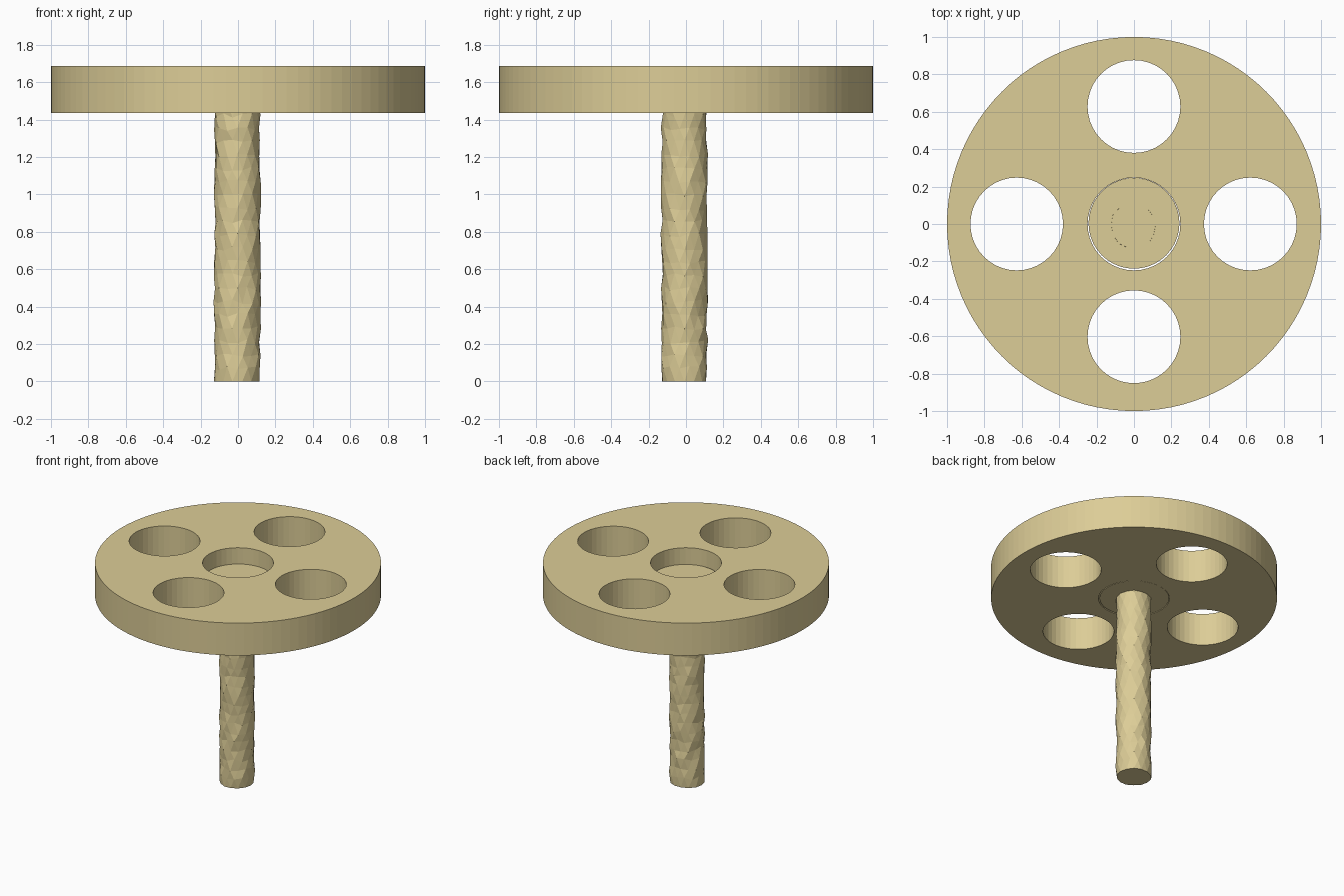
import bpy, bmesh, math, random

if "Cube" in bpy.data.objects:
    bpy.data.objects.remove(bpy.data.objects["Cube"])

random.seed(4)
wood = bpy.data.materials.new("pale_wood")
wood.diffuse_color = (0.72, 0.61, 0.31, 1)
wood.use_nodes = True
wood.node_tree.nodes["Principled BSDF"].inputs["Base Color"].default_value = wood.diffuse_color


def cylinder(name, r, z0, z1, x=0, y=0, sides=48):
    bpy.ops.mesh.primitive_cylinder_add(vertices=sides, radius=r, depth=z1 - z0,
                                        location=(x, y, (z0 + z1) / 2))
    ob = bpy.context.object
    ob.name = name
    ob.data.materials.append(wood)
    return ob


BOTTOM, TOP, FLOOR = 1.435, 1.685, 1.56

# Wheel disc with four outer holes and a central bore
disc = cylinder("wheel_disc", 1.0, BOTTOM, TOP, sides=96)
holes = [(0, 0), (0.622, 0), (-0.627, 0), (0, 0.628), (0, -0.603)]
for x, y in holes:
    cutter = cylinder("hole_cutter", 0.248, BOTTOM - 0.1, TOP + 0.1, x, y, 40)
    mod = disc.modifiers.new("hole", 'BOOLEAN')
    mod.operation = 'DIFFERENCE'
    mod.solver = 'EXACT'
    mod.object = cutter
    bpy.context.view_layer.objects.active = disc
    bpy.ops.object.modifier_apply(modifier=mod.name)
    bpy.data.objects.remove(cutter)

# Hub plug that forms the floor of the central recess
cylinder("hub_plug", 0.243, BOTTOM, FLOOR, 0, 0.004, 40)

# Axle with a rough, hand-carved faceted surface
SIDES, RINGS = 14, 22
bm = bmesh.new()
rings = []
for i in range(RINGS + 1):
    z = (FLOOR + 0.004) * i / RINGS
    ring = []
    for j in range(SIDES):
        a = math.tau * (j + 0.5 * (i % 2)) / SIDES
        r = 0.122 + random.uniform(-0.006, 0.006)
        dz = random.uniform(-0.012, 0.012) if 0 < i < RINGS else 0
        ring.append(bm.verts.new((r * math.cos(a) - 0.003,
                                  r * math.sin(a) - 0.008, z + dz)))
    rings.append(ring)
for i in range(RINGS):
    lo, hi = rings[i], rings[i + 1]
    for j in range(SIDES):
        k = (j + 1) % SIDES
        if i % 2 == 0:
            bm.faces.new((lo[j], lo[k], hi[j]))
            bm.faces.new((lo[k], hi[k], hi[j]))
        else:
            bm.faces.new((lo[j], hi[k], hi[j]))
            bm.faces.new((lo[j], lo[k], hi[k]))
bm.faces.new(rings[0][::-1])
bm.faces.new(rings[-1])
bmesh.ops.recalc_face_normals(bm, faces=bm.faces)
mesh = bpy.data.meshes.new("axle")
bm.to_mesh(mesh)
bm.free()
mesh.materials.append(wood)
bpy.context.collection.objects.link(bpy.data.objects.new("axle", mesh))
